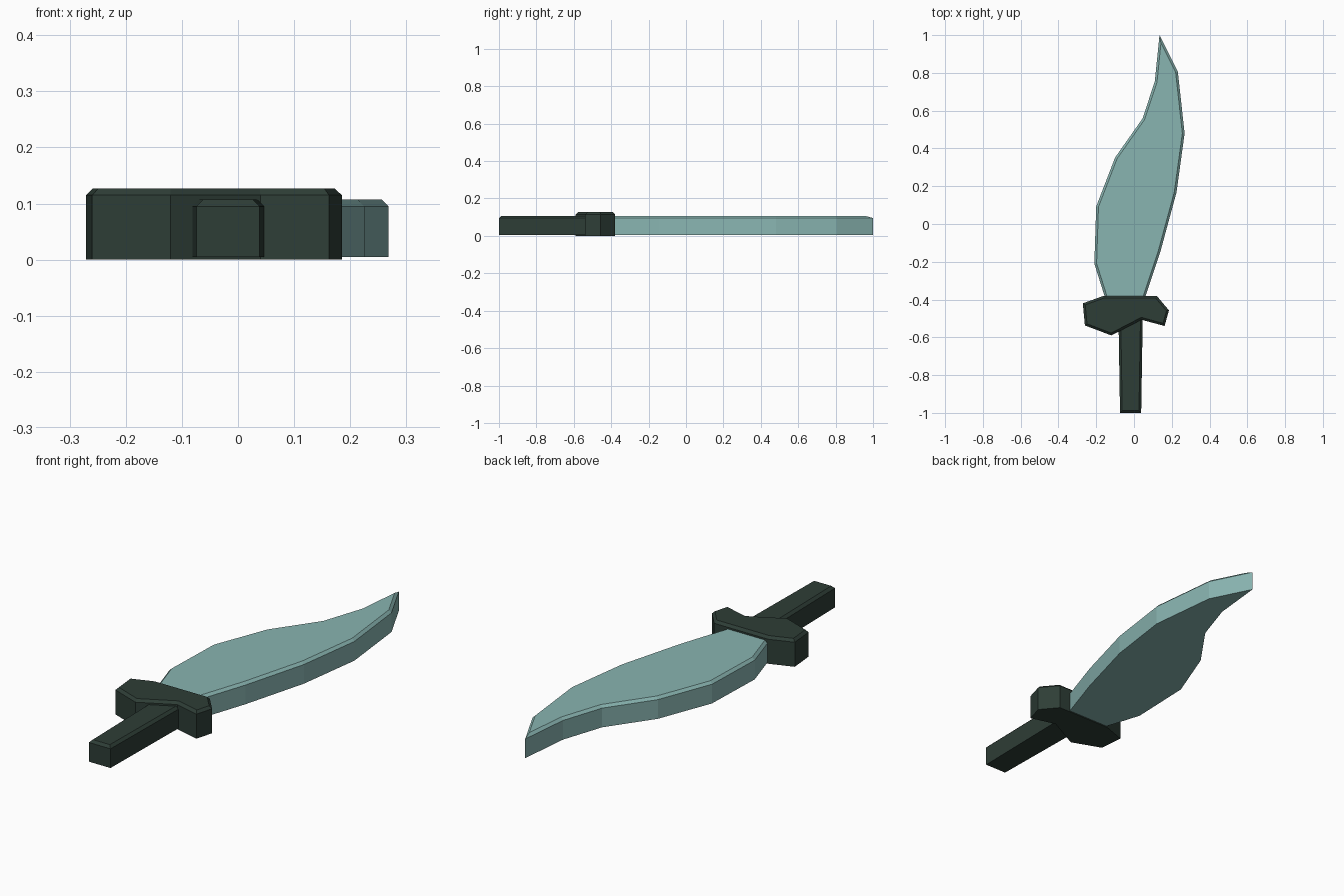
import bpy
import bmesh
from mathutils import Vector

if "Cube" in bpy.data.objects:
    bpy.data.objects.remove(bpy.data.objects["Cube"])


def material(name, rgb):
    m = bpy.data.materials.new(name)
    m.diffuse_color = (*rgb, 1)
    m.use_nodes = True
    m.node_tree.nodes["Principled BSDF"].inputs["Base Color"].default_value = m.diffuse_color
    return m


def inset(points, d):
    """Mitred inward offset of a counter-clockwise outline."""
    pts = [Vector(p) for p in points]
    out = []
    for i, p in enumerate(pts):
        a = (p - pts[i - 1]).normalized()
        b = (pts[(i + 1) % len(pts)] - p).normalized()
        na, nb = Vector((-a.y, a.x)), Vector((-b.y, b.x))
        out.append(p + (na + nb) * d / (1 + na.dot(nb)))
    return out


def slab(name, outline, z0, z1, bevel, mat):
    """Extruded outline with a chamfer around the top edge only."""
    bm = bmesh.new()
    levels = [(outline, z0), (outline, z1 - bevel), (inset(outline, bevel), z1)]
    rings = [[bm.verts.new((p[0], p[1], z)) for p in pts] for pts, z in levels]
    n = len(outline)
    for low, high in zip(rings, rings[1:]):
        for i in range(n):
            j = (i + 1) % n
            bm.faces.new((low[i], low[j], high[j], high[i]))
    bm.faces.new(rings[0][::-1])
    bm.faces.new(rings[-1])
    mesh = bpy.data.meshes.new(name)
    bm.to_mesh(mesh)
    bm.free()
    mesh.materials.append(mat)
    obj = bpy.data.objects.new(name, mesh)
    bpy.context.collection.objects.link(obj)
    return obj


steel = material("pale teal", (0.25, 0.46, 0.44))
dark = material("dark green", (0.027, 0.047, 0.037))

# Curved blade
slab("blade", [
    (0.055, -0.40), (0.14, -0.145), (0.225, 0.167), (0.268, 0.48),
    (0.232, 0.807), (0.135, 1.0), (0.11, 0.754), (0.045, 0.558),
    (-0.10, 0.352), (-0.20, 0.093), (-0.21, -0.21), (-0.15, -0.40),
], 0.005, 0.107, 0.012, steel)

# Asymmetric guard
slab("guard", [
    (-0.26, -0.537), (-0.12, -0.59), (0.04, -0.507), (0.162, -0.54),
    (0.185, -0.457), (0.12, -0.38), (-0.16, -0.38), (-0.271, -0.42),
], 0.0, 0.127, 0.012, dark)

# Tapered grip
slab("grip", [
    (-0.074, -1.0), (0.038, -1.0), (0.047, -0.45), (-0.083, -0.45),
], 0.005, 0.107, 0.012, dark)
